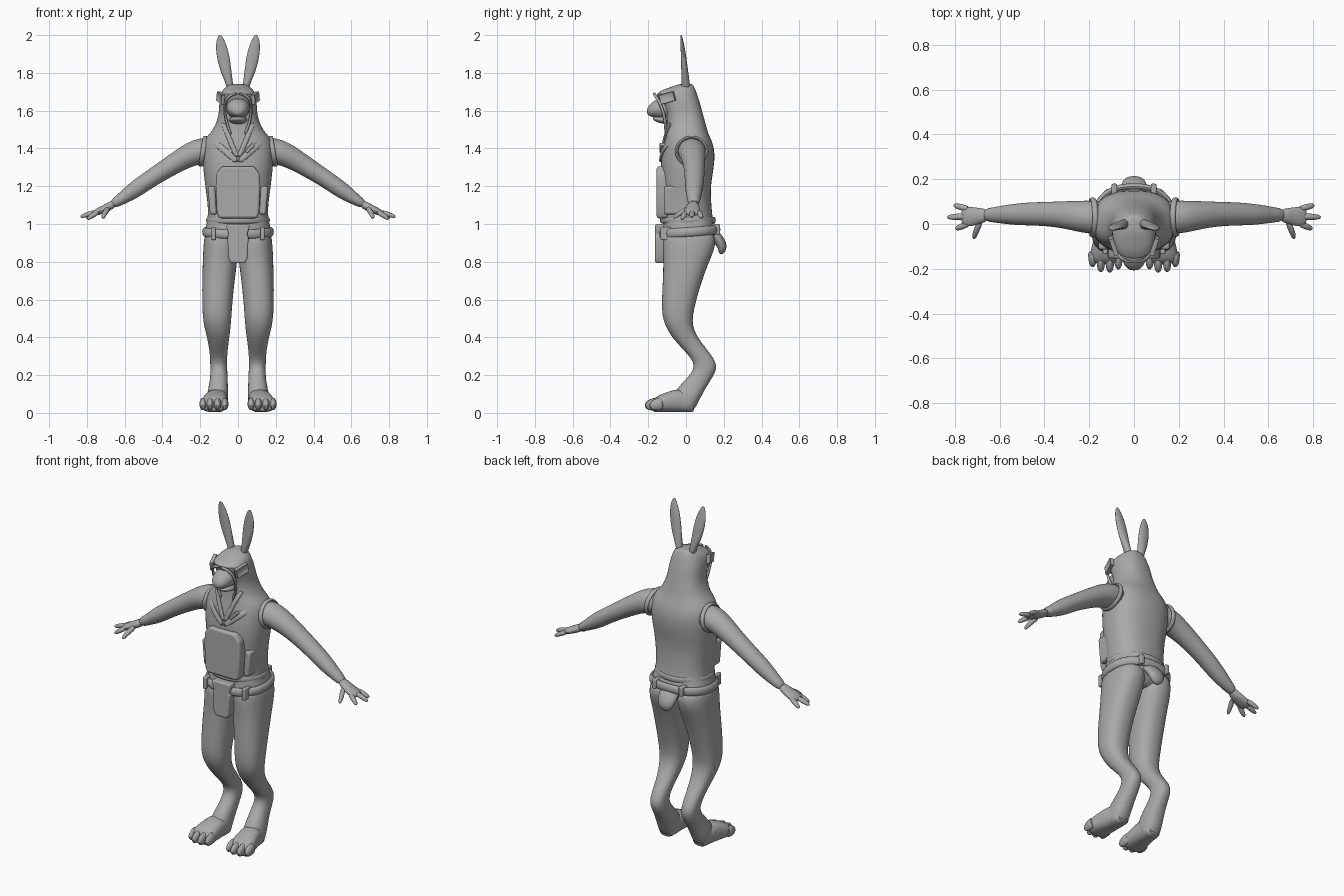
import bpy, bmesh, math
from mathutils import Vector, Matrix

grey = bpy.data.materials.new("plain_grey")
grey.diffuse_color = (0.4, 0.4, 0.4, 1)


def finish(bm, name, mirror=False, sub=1, bevel=0):
    bmesh.ops.recalc_face_normals(bm, faces=bm.faces)
    me = bpy.data.meshes.new(name)
    bm.to_mesh(me)
    bm.free()
    me.materials.append(grey)
    ob = bpy.data.objects.new(name, me)
    bpy.context.collection.objects.link(ob)
    if bevel:
        b = ob.modifiers.new("bevel", 'BEVEL')
        b.width, b.segments = bevel, 3
    if sub:
        ob.modifiers.new("smooth", 'SUBSURF').levels = sub
        ob.modifiers["smooth"].render_levels = sub
    if mirror:
        ob.modifiers.new("mirror", 'MIRROR')
    bpy.context.view_layer.objects.active = ob
    ob.select_set(True)
    bpy.ops.object.shade_smooth_by_angle(angle=math.radians(45))
    ob.select_set(False)
    return ob


def loft(name, rings, e=2.0, n=20, mirror=False, closed=False):
    """Skin superellipse rings given as (centre, half axis, half axis)."""
    bm = bmesh.new()
    p = lambda v: math.copysign(abs(v) ** (2 / e), v)
    rows = []
    for c, u, v in rings:
        rows.append([bm.verts.new(Vector(c) + Vector(u) * p(math.cos(t)) + Vector(v) * p(math.sin(t)))
                     for t in [2 * math.pi * i / n for i in range(n)]])
    pairs = list(zip(rows, rows[1:]))
    if closed:
        pairs.append((rows[-1], rows[0]))
    else:
        bm.faces.new(rows[0])
        bm.faces.new(rows[-1])
    for a, b in pairs:
        for i in range(n):
            j = (i + 1) % n
            bm.faces.new((a[i], a[j], b[j], b[i]))
    return finish(bm, name, mirror)


def slices(name, rows, e, mirror=False):
    """Horizontal slices: z, front y, back y, left x, right x."""
    loft(name, [(((l + r) / 2, (f + b) / 2, z), ((r - l) / 2, 0, 0), (0, (b - f) / 2, 0))
                for z, f, b, l, r in rows], e, 28, mirror)


def tube(name, pts, radii, ref=(0, 1, 0), n=12, mirror=False, closed=False):
    """Sweep along points; radii are (along ref, across ref)."""
    pts = [Vector(p) for p in pts]
    if not isinstance(radii, list):
        radii = [radii] * len(pts)
    rings, k = [], len(pts)
    for i, c in enumerate(pts):
        if closed:
            t = pts[(i + 1) % k] - pts[i - 1]
        else:
            t = pts[min(i + 1, k - 1)] - pts[max(i - 1, 0)]
        t.normalize()
        r = Vector(ref)
        u = (r - t * r.dot(t)).normalized()
        rings.append((c, u * radii[i][0], t.cross(u) * radii[i][1]))
    loft(name, rings, 2, n, mirror, closed)


def plate(name, outline, y0, y1, bevel, mirror=False):
    """Extrude a front-view outline along y."""
    bm = bmesh.new()
    f = bm.faces.new([bm.verts.new((x, y0, z)) for x, z in outline])
    g = bmesh.ops.extrude_face_region(bm, geom=[f])["geom"]
    bmesh.ops.translate(bm, verts=[v for v in g if isinstance(v, bmesh.types.BMVert)], vec=(0, y1 - y0, 0))
    finish(bm, name, mirror, 0, bevel)


def sym(half):
    return half + [(-x, z) for x, z in reversed(half)]


# vested torso, neck and hood in one continuous skin
body = [(.86, -.10, .12, .13), (.92, -.12, .15, .165), (.965, -.13, .168, .178), (.995, -.122, .152, .168),
        (1.05, -.122, .138, .158), (1.12, -.125, .134, .163), (1.2, -.13, .13, .174), (1.29, -.137, .147, .185),
        (1.37, -.13, .155, .19), (1.43, -.117, .142, .185), (1.465, -.11, .125, .165), (1.49, -.106, .115, .138),
        (1.545, -.1, .1, .11), (1.6, -.113, .085, .1), (1.65, -.135, .072, .1), (1.69, -.17, .058, .093),
        (1.713, -.115, .05, .08), (1.735, -.055, .038, .052), (1.742, -.03, .03, .025)]
slices("torso_and_hood", [(z, f, b, -w, w) for z, f, b, w in body], 2.4)

# muzzle, lower jaw and the rim of the hood opening
loft("muzzle", [((0, y, z), (rx, 0, 0), (0, 0, rz)) for y, z, rx, rz in
     [(-.04, 1.615, .06, .06), (-.1, 1.615, .064, .062), (-.15, 1.612, .058, .052),
      (-.185, 1.604, .045, .038), (-.203, 1.598, .025, .02), (-.207, 1.597, .01, .008)]])
loft("lower_jaw", [((0, y, z), (rx, 0, 0), (0, 0, rz)) for y, z, rx, rz in
     [(-.05, 1.55, .05, .025), (-.12, 1.55, .05, .022), (-.16, 1.555, .038, .015), (-.175, 1.56, .015, .007)]])
tube("hood_rim", [(.035, -.107, 1.47), (.06, -.108, 1.53), (.072, -.118, 1.59), (.072, -.138, 1.64),
     (.05, -.162, 1.682), (0, -.172, 1.692)], (.009, .008), (0, 0.3, 1), 8, True)

# goggle plates on the head sides, with a sunken lens
bm = bmesh.new()
bmesh.ops.create_cube(bm, size=1, matrix=Matrix.Translation((.092, -.098, 1.668))
                      @ Matrix.Rotation(math.radians(-18), 4, 'Z')
                      @ Matrix.Rotation(math.radians(15), 4, 'X') @ Matrix.Diagonal((.02, .08, .05, 1)))
bm.normal_update()
side = max(bm.faces, key=lambda f: f.normal.x)
bmesh.ops.inset_region(bm, faces=[side], thickness=.011, depth=-.006)
finish(bm, "goggle", True, 0)

# ears: flattened leaves leaning outward
loft("ear", [((x, y, z), (w, 0, 0), (0, d, 0)) for z, x, y, w, d in
     [(1.71, .04, .0, .018, .025), (1.75, .047, -.002, .02, .022), (1.8, .062, -.006, .029, .019),
      (1.86, .074, -.011, .034, .016), (1.91, .083, -.015, .034, .013), (1.955, .09, -.02, .027, .009),
      (1.985, .094, -.024, .016, .006), (2.003, .095, -.027, .005, .003)]], 2, 16, True)

# crossed vest collar, shoulder edge and badge
tube("vest_collar", [(.15, .03, 1.475), (.14, -.05, 1.45), (.115, -.098, 1.425), (.065, -.128, 1.385),
     (0, -.139, 1.325)], (.008, .018), (0, 1, 0), 10, True)
tube("cowl_fold", [(.085, -.075, 1.54), (.06, -.108, 1.49), (.035, -.12, 1.42), (0, -.134, 1.35)],
     (.008, .014), (0, 1, 0), 10, True)
ring = [2 * math.pi * i / 20 for i in range(20)]
tube("armhole_edge", [(.185 - .012 * math.sin(t), .03 + .082 * math.cos(t), 1.385 + .075 * math.sin(t)) for t in ring],
     (.014, .009), (1, 0, 0), 8, True, True)
plate("badge", [(.035, 1.385), (.05, 1.375), (.09, 1.415), (.075, 1.43)], -.139, -.11, .003)

# chest panel and side panels of the vest
plate("chest_panel", sym([(.1, 1.03), (.112, 1.06), (.118, 1.2), (.115, 1.265), (.085, 1.305)]), -.155, -.09, .012)
plate("vest_side_panel", [(.112, 1.05), (.148, 1.05), (.16, 1.2), (.122, 1.2)], -.115, -.03, .012, True)
tube("vest_hem", [(.164 * math.cos(t), .01 + .142 * math.sin(t), 1.02) for t in ring],
     (.018, .008), (0, 0, 1), 8, False, True)

# belt, its clips and the hanging front pouch
tube("belt", [(.178 * math.copysign(abs(math.cos(t)) ** .85, math.cos(t)),
     .018 + .152 * math.copysign(abs(math.sin(t)) ** .85, math.sin(t)), .958 + .012 * math.sin(t)) for t in ring],
     (.026, .015), (0, 0, 1), 10, False, True)
plate("belt_clip", [(.118, .915), (.14, .915), (.14, .985), (.118, .985)], -.135, -.08, .006, True)
plate("belt_back_clip", [(.075, .945), (.1, .945), (.1, 1.0), (.075, 1.0)], .12, .18, .006, True)
plate("front_pouch", sym([(.038, .793), (.05, .82), (.056, .93), (.048, .945), (.062, .985), (.06, 1.0)]),
      -.163, -.1, .01)

# short flat tail
tube("tail", [(0, .11, .97), (0, .15, .945), (0, .178, .91), (0, .193, .88), (0, .19, .855), (0, .182, .84)],
     [(.06, .03), (.062, .03), (.058, .03), (.05, .027), (.036, .02), (.012, .008)], (1, 0, 0), 14)

# legs: thigh, backward hock and ankle
slices("leg", [(.97, -.11, .14, .01, .17), (.92, -.125, .16, .0, .18), (.86, -.123, .15, .0, .185),
               (.79, -.12, .118, .005, .187), (.7, -.123, .085, .018, .19), (.6, -.128, .055, .028, .19),
               (.52, -.128, .036, .034, .188), (.46, -.11, .034, .038, .18), (.4, -.075, .06, .046, .164),
               (.34, -.02, .108, .054, .152), (.29, .028, .146, .058, .148), (.25, .045, .164, .058, .147),
               (.21, .03, .154, .056, .146), (.16, -.02, .122, .054, .15), (.1, -.07, .086, .052, .165),
               (.04, -.08, .058, .054, .168), (.005, -.06, .035, .07, .155)], 2.3, True)
loft("foot", [((x, y, h / 2 + .003), (w, 0, 0), (0, 0, h / 2)) for y, x, w, h in
     [(.045, .11, .04, .06), (.02, .11, .053, .11), (-.04, .114, .06, .128), (-.1, .122, .068, .108),
      (-.15, .127, .073, .088), (-.18, .128, .066, .066)]], 2.5, 20, True)
for i, (x, tip) in enumerate([(.07, -.2), (.108, -.215), (.148, -.212), (.185, -.19)]):
    tube("toe_%d" % (i + 1), [(x, -.12, .05), (x, tip + .045, .048), (x, tip + .015, .038), (x, tip, .028)],
         [(.022, .034), (.021, .036), (.018, .03), (.008, .012)], (1, 0, 0), 10, True)

# arms from shoulder to wrist
tube("arm", [(.12, .03, 1.395), (.19, .03, 1.388), (.25, .035, 1.37), (.32, .042, 1.33), (.4, .045, 1.28),
             (.47, .045, 1.235), (.53, .043, 1.193), (.58, .042, 1.158), (.625, .041, 1.128), (.67, .04, 1.1)],
     [(.07, .06), (.076, .072), (.07, .064), (.06, .056), (.054, .05), (.052, .046), (.048, .046),
      (.042, .04), (.034, .03), (.029, .024)], (0, 1, 0), 20, True)

# hands: palm, three fingers and a thumb
tube("palm", [(.65, .04, 1.112), (.69, .036, 1.088), (.73, .033, 1.07), (.76, .033, 1.057), (.77, .033, 1.053)],
     [(.028, .023), (.036, .022), (.046, .02), (.044, .016), (.03, .01)], (0, 1, 0), 14, True)
fingers = [((.735, .065, 1.068), (.775, .076, 1.05), (.806, .084, 1.032)),
           ((.745, .034, 1.065), (.795, .032, 1.052), (.835, .03, 1.037)),
           ((.735, .003, 1.066), (.772, -.012, 1.045), (.797, -.022, 1.025)),
           ((.685, .015, 1.085), (.705, -.03, 1.06), (.716, -.066, 1.03))]
for i, (a, b, c) in enumerate(fingers):
    mid = Vector(b).lerp(Vector(c), .75)
    tube("finger_%d" % (i + 1), [a, b, mid, c],
         [(.016, .015), (.015, .014), (.012, .011), (.004, .004)], (.3, .5, 1) if i == 3 else (0, 1, 0), 10, True)
